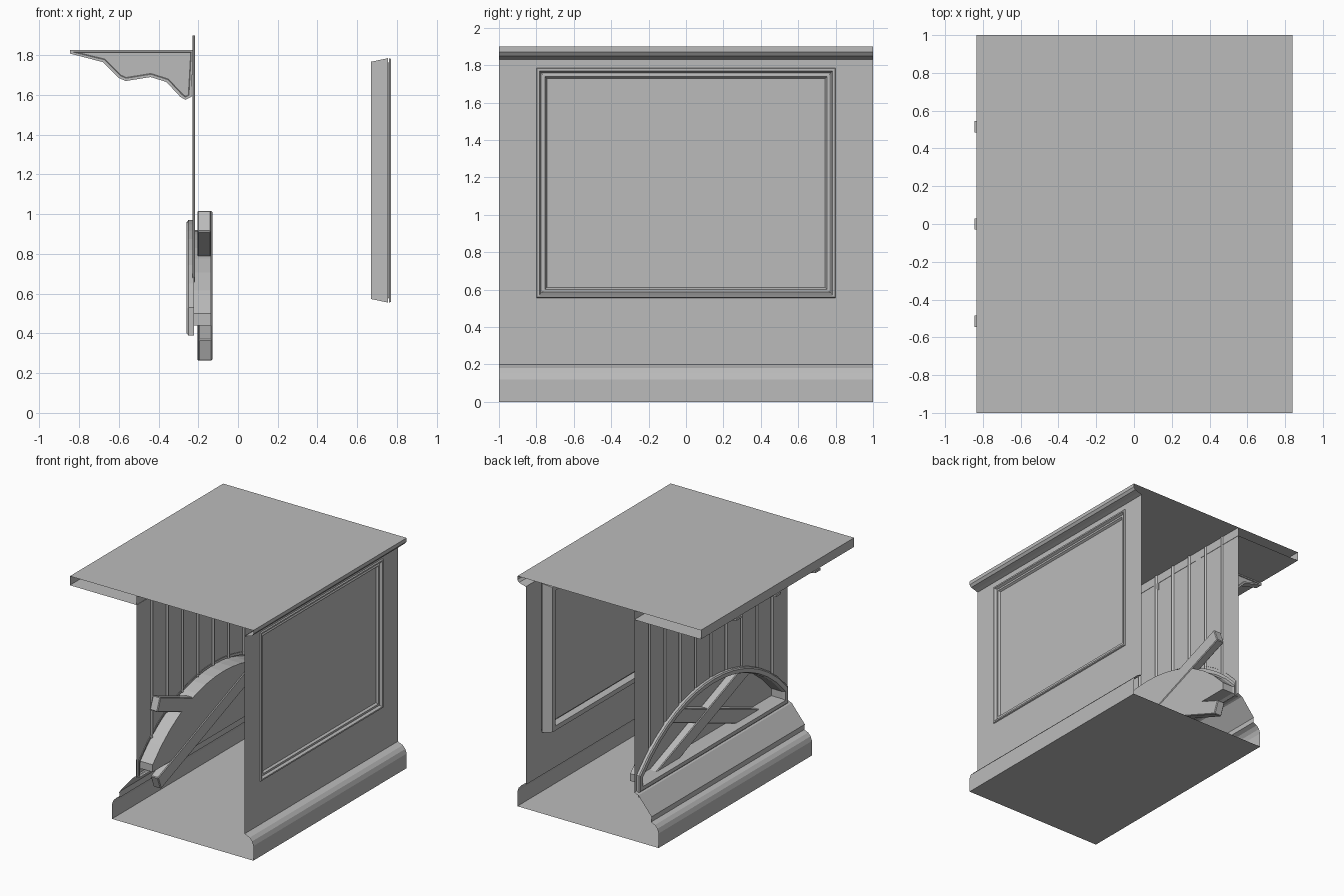
import bpy, bmesh, math
from mathutils import Matrix

cube = bpy.data.objects.get("Cube")
if cube:
    bpy.data.objects.remove(cube)

grey = bpy.data.materials.new("plain_grey")
grey.use_nodes = True
COLOUR = (0.5, 0.5, 0.5, 1)
grey.diffuse_color = COLOUR
grey.node_tree.nodes["Principled BSDF"].inputs["Base Color"].default_value = COLOUR


def finish(name, bm, fix_normals=True):
    if fix_normals:
        bmesh.ops.recalc_face_normals(bm, faces=bm.faces)
    mesh = bpy.data.meshes.new(name)
    bm.to_mesh(mesh)
    bm.free()
    mesh.materials.append(grey)
    obj = bpy.data.objects.new(name, mesh)
    bpy.context.collection.objects.link(obj)
    return obj


def bridge(name, rows, closed=False, cap=False):
    """Skin a list of equally long point rows; optionally close them into rings."""
    bm = bmesh.new()
    rows = [[bm.verts.new(p) for p in row] for row in rows]
    n = len(rows[0])
    for a, b in zip(rows, rows[1:]):
        for i in range(n if closed else n - 1):
            j = (i + 1) % n
            bm.faces.new((a[i], a[j], b[j], b[i]))
    if cap:
        bm.faces.new(rows[-1])
    return finish(name, bm)


def strip(name, profile, y=1.0):
    """Extrude an open x-z profile along the whole depth."""
    return bridge(name, [[(x, s * y, z) for x, z in profile] for s in (-1, 1)])


def slab(name, profile, y, half):
    """Solid from a closed x-z outline, with sunken side panels."""
    bm = bmesh.new()
    face = bm.faces.new([bm.verts.new((x, y - half, z)) for x, z in profile])
    out = bmesh.ops.extrude_face_region(bm, geom=[face])
    new = [v for v in out["geom"] if isinstance(v, bmesh.types.BMVert)]
    bmesh.ops.translate(bm, verts=new, vec=(0, 2 * half, 0))
    bmesh.ops.recalc_face_normals(bm, faces=bm.faces)
    sides = [f for f in bm.faces if abs(f.normal.y) > 0.9]
    bmesh.ops.inset_individual(bm, faces=sides, thickness=0.014, depth=0)
    bmesh.ops.inset_individual(bm, faces=sides, thickness=0.004, depth=-0.008)
    return finish(name, bm)


def beam(name, size, centre, tilt):
    bm = bmesh.new()
    bmesh.ops.create_cube(bm, size=1)
    bmesh.ops.scale(bm, vec=size, verts=bm.verts)
    bmesh.ops.bevel(bm, geom=bm.edges[:], offset=0.006, segments=1, affect='EDGES')
    bmesh.ops.transform(bm, verts=bm.verts,
                        matrix=Matrix.Translation(centre) @ Matrix.Rotation(tilt, 4, 'X'))
    return finish(name, bm)


def arch_z(y, half, spring, rise):
    """Height of a segmental arch at depth y."""
    r = (half * half + rise * rise) / (2 * rise)
    return spring + rise - r + math.sqrt(max(r * r - y * y, 0))


def arch_ring(x, half, foot, spring, rise, n=16):
    """Closed outline of an arched opening in the plane x."""
    ys = [half * (2 * i / n - 1) for i in range(n + 1)]
    return ([(x, -half, foot)] + [(x, y, arch_z(y, half, spring, rise)) for y in ys]
            + [(x, half, foot)])


# Floor, skirting and sloped plinth
strip("floor", [(-0.45, 0), (0.84, 0)])
plinth = [(0.0, 0), (0.0, 0.12), (0.012, 0.155), (0.035, 0.18), (0.07, 0.195)]
strip("right_skirting", [(0.84 - x, z) for x, z in plinth] + [(0.76, 0.2)])
strip("left_plinth", [(x - 0.45, z) for x, z in plinth]
      + [(-0.385, 0.24), (-0.265, 0.385), (-0.225, 0.4)])

# Roof sheet with cornice on the right and a boxed eave on the left
strip("roof", [(-0.225, 1.825), (-0.835, 1.825), (-0.835, 1.9), (0.84, 1.9),
               (0.84, 1.87), (0.825, 1.85), (0.79, 1.84), (0.76, 1.83)])


# Right wall with a moulded, recessed panel
def rect(inset, x):
    y, low, high = 0.8 - inset, 0.555 + inset, 1.785 - inset
    return [(x, -y, low), (x, y, low), (x, y, high), (x, -y, high)]


wall = [(0.76, -1, 0.2), (0.76, 1, 0.2), (0.76, 1, 1.835), (0.76, -1, 1.835)]
moulding = [(0, 0.76), (0.004, 0.77), (0.016, 0.77), (0.026, 0.75),
            (0.036, 0.755), (0.046, 0.755), (0.056, 0.738)]
bridge("right_wall", [wall] + [rect(*m) for m in moulding], closed=True, cap=True)
bridge("panel_back_frame", [rect(0, 0.755), rect(0.018, 0.67),
                            rect(0.056, 0.67), rect(0.056, 0.735)], closed=True)

# Left wall of grooved boards, cut along the arch
groove, boards = 0.014, 10
columns = []
for i in range(boards + 1):
    y = 2 * i / boards - 1
    if 0 < i < boards:
        columns += [(y - groove, 0), (y, 0.012), (y + groove, 0)]
    else:
        columns.append((y, 0))
    if i < boards:
        columns += [(y + 0.07, 0), (y + 0.13, 0)]
columns += [(s * h, 0) for s in (-1, 1) for h in (0.951, 0.949)]
columns.sort()
rows = []
for y, d in columns:
    low = arch_z(y, 0.95, 0.515, 0.43) if abs(y) < 0.95 else 0.4
    rows.append([(-0.228 + d, y, low), (-0.228 + d, y, 1.9)])
bridge("board_wall", rows)

# Arched recess pushed into the room, with its outer trim
inner = dict(half=0.92, foot=0.44, spring=0.5, rise=0.42)
outer = dict(half=0.97, foot=0.39, spring=0.53, rise=0.44)
bridge("arch_recess", [arch_ring(-0.235, **inner), arch_ring(-0.135, **inner)],
       closed=True, cap=True)
bridge("arch_trim", [arch_ring(-0.222, **outer), arch_ring(-0.25, **outer),
                     arch_ring(-0.258, 0.96, 0.4, 0.525, 0.435),
                     arch_ring(-0.258, 0.93, 0.43, 0.505, 0.425),
                     arch_ring(-0.235, **inner)], closed=True)

# Two crossed beams over the arch
tilt = math.atan2(0.65, 1.68)
for name, side, x in (("rising_beam", 1, -0.164), ("falling_beam", -1, -0.17)):
    beam(name, (0.07, 1.8, 0.115), (x, 0, 0.64), side * tilt)

# Eave brackets
bracket = [(-0.225, 1.825), (-0.845, 1.825), (-0.845, 1.808), (-0.68, 1.765),
           (-0.6, 1.685), (-0.565, 1.67), (-0.44, 1.69), (-0.36, 1.665),
           (-0.29, 1.59), (-0.265, 1.575), (-0.235, 1.59)]
for label, y in (("front", -0.515), ("middle", 0), ("back", 0.515)):
    slab(label + "_bracket", bracket, y, 0.03)
